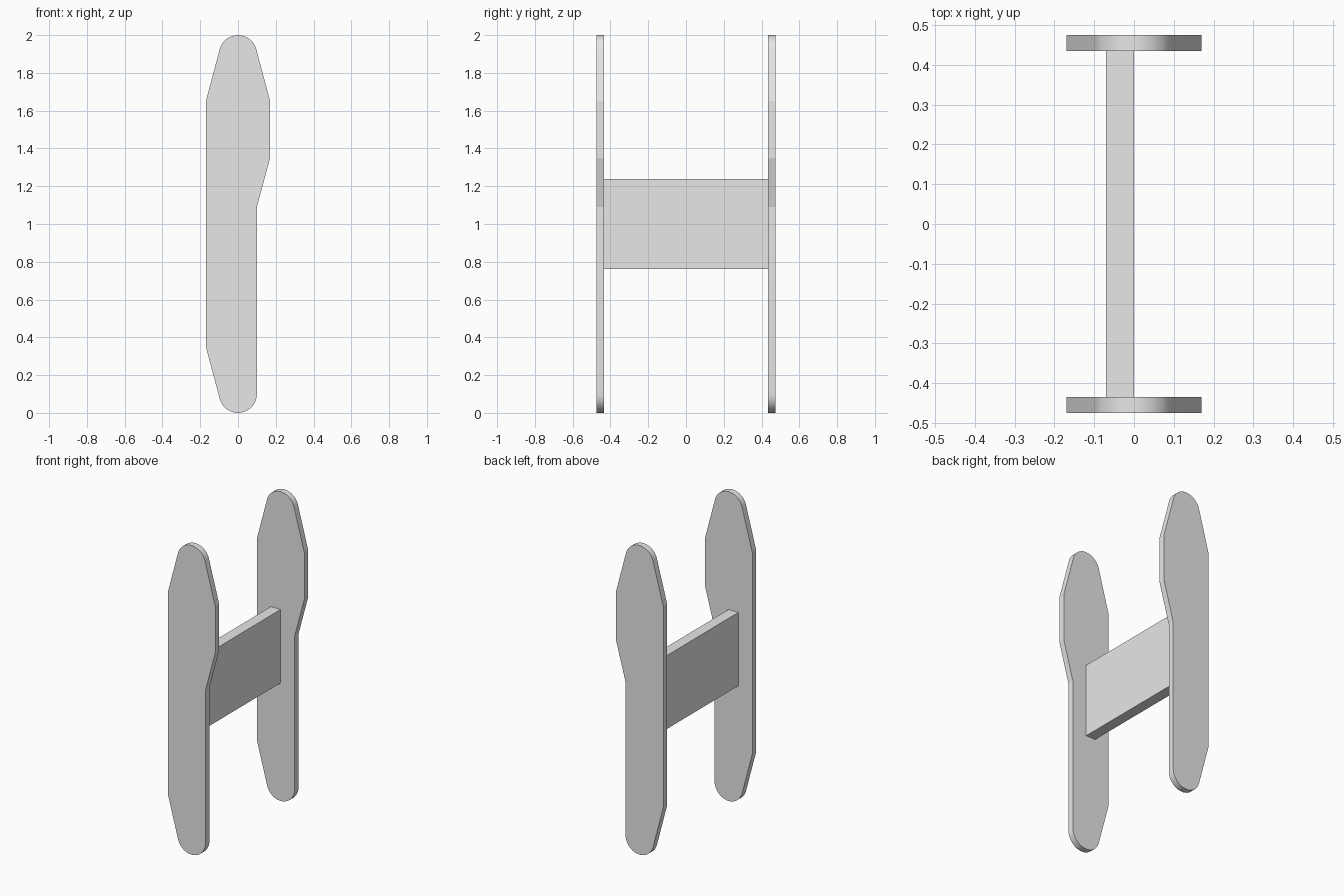
import bpy
import bmesh
from math import radians, sin, cos

cube = bpy.data.objects.get("Cube")
if cube:
    bpy.data.objects.remove(cube, do_unlink=True)

grey = bpy.data.materials.new("light grey")
grey.use_nodes = True
grey.diffuse_color = (0.8, 0.8, 0.8, 1)
grey.node_tree.nodes["Principled BSDF"].inputs["Base Color"].default_value = (0.8, 0.8, 0.8, 1)


def arc(center_z, start, end, radius=0.1, steps=16):
    """Points on a round end of the panel outline, in the XZ plane."""
    angles = [radians(start + (end - start) * i / steps) for i in range(steps + 1)]
    return [(radius * cos(a), center_z + radius * sin(a)) for a in angles]


def extrude_outline(name, outline, y_start, y_end):
    """Solid made by extruding an XZ outline along Y."""
    bm = bmesh.new()
    face = bm.faces.new([bm.verts.new((x, y_start, z)) for x, z in outline])
    sides = bmesh.ops.extrude_face_region(bm, geom=[face])
    verts = [v for v in sides["geom"] if isinstance(v, bmesh.types.BMVert)]
    bmesh.ops.translate(bm, verts=verts, vec=(0, y_end - y_start, 0))
    bmesh.ops.recalc_face_normals(bm, faces=bm.faces)
    mesh = bpy.data.meshes.new(name)
    bm.to_mesh(mesh)
    bm.free()
    mesh.materials.append(grey)
    obj = bpy.data.objects.new(name, mesh)
    bpy.context.collection.objects.link(obj)
    bpy.ops.object.select_all(action='DESELECT')
    obj.select_set(True)
    bpy.context.view_layer.objects.active = obj
    bpy.ops.object.shade_smooth_by_angle(angle=radians(14))
    return obj


# Panel outline: round ends, tapered shoulders and a bulge on the upper +x side
panel = (arc(1.9, 15, 165)
         + [(-0.17, 1.65), (-0.17, 0.35)]
         + arc(0.1, 195, 360)
         + [(0.1, 1.09), (0.17, 1.35), (0.17, 1.65)])
extrude_outline("front_panel", panel, -0.475, -0.435)
extrude_outline("back_panel", panel, 0.435, 0.475)

# Flat board joining the two panels
board = [(-0.07, 0.763), (0, 0.763), (0, 1.238), (-0.07, 1.238)]
extrude_outline("cross_board", board, -0.435, 0.435)
